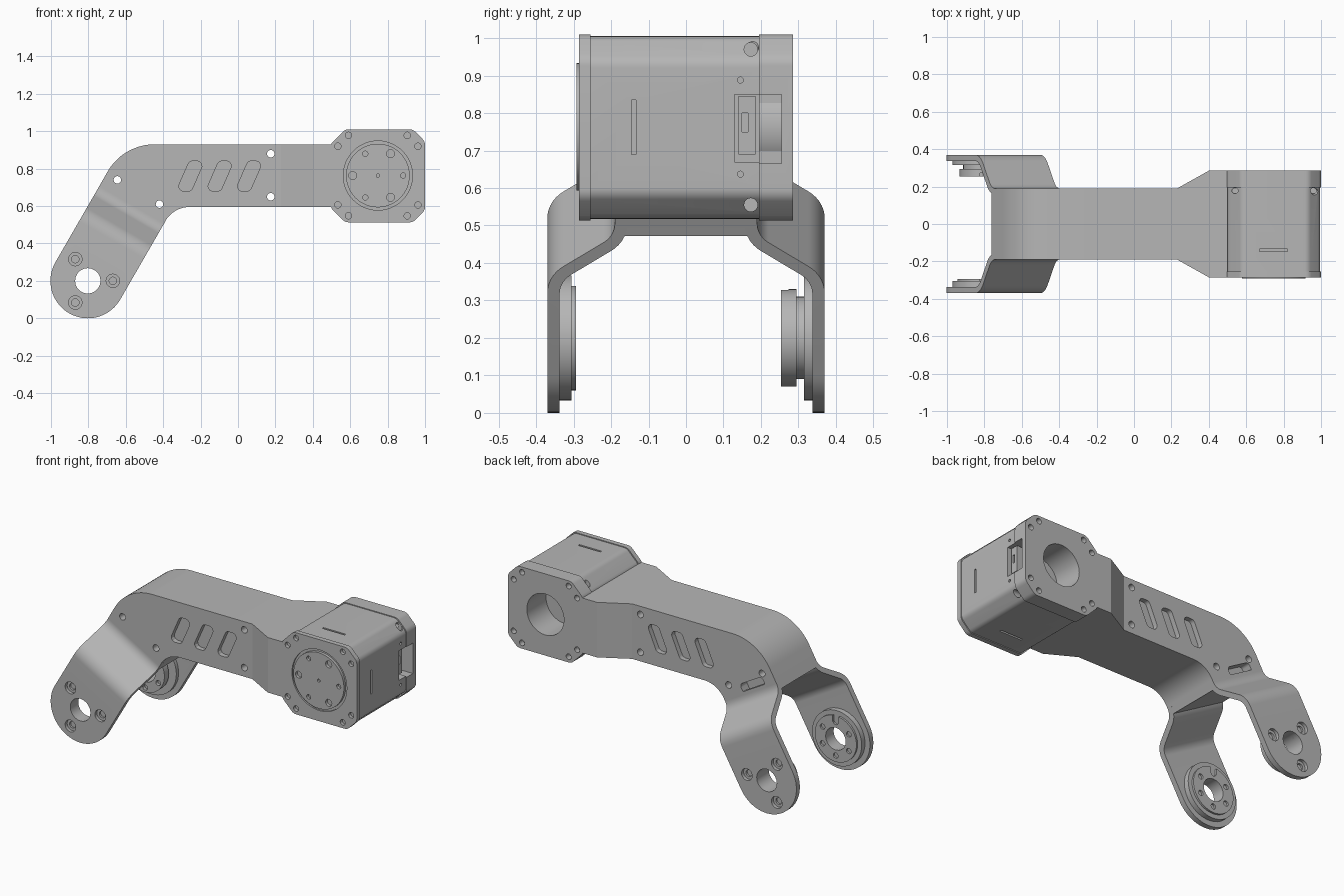
import bpy, bmesh, math
from mathutils import Vector, Matrix

cube = bpy.data.objects.get("Cube")
if cube:
    bpy.data.objects.remove(cube, do_unlink=True)

grey = bpy.data.materials.new("plain grey")
grey.use_nodes = True
grey.diffuse_color = (0.47, 0.47, 0.47, 1)
grey.node_tree.nodes["Principled BSDF"].inputs["Base Color"].default_value = grey.diffuse_color

AXES = {"x": lambda u, v, h: (h, u, v),
        "y": lambda u, v, h: (u, h, v),
        "z": lambda u, v, h: (u, v, h)}


def prism(name, pts, a, b, axis="y", matrix=None):
    """Extrude a flat outline from a to b along an axis."""
    bm = bmesh.new()
    low = [bm.verts.new(AXES[axis](p[0], p[1], a)) for p in pts]
    high = [bm.verts.new(AXES[axis](p[0], p[1], b)) for p in pts]
    bm.faces.new(low)
    bm.faces.new(high[::-1])
    n = len(pts)
    for i in range(n):
        bm.faces.new((low[i], high[i], high[(i + 1) % n], low[(i + 1) % n]))
    if matrix:
        bm.transform(matrix)
    bmesh.ops.recalc_face_normals(bm, faces=bm.faces)
    mesh = bpy.data.meshes.new(name)
    bm.to_mesh(mesh)
    bm.free()
    mesh.materials.append(grey)
    ob = bpy.data.objects.new(name, mesh)
    bpy.context.collection.objects.link(ob)
    return ob


def fillet(corners, steps=10):
    """Outline from (u, v, radius) corners with rounded turns."""
    out = []
    n = len(corners)
    for i, (u, v, r) in enumerate(corners):
        p = Vector((u, v))
        if not r:
            out.append(p)
            continue
        d1 = (Vector(corners[i - 1][:2]) - p).normalized()
        d2 = (Vector(corners[(i + 1) % n][:2]) - p).normalized()
        half = d1.angle(d2) / 2
        c = p + (d1 + d2).normalized() * (r / math.sin(half))
        t = r / math.tan(half)
        e1, e2 = p + d1 * t - c, p + d2 * t - c
        out += [c + e1.lerp(e2, k / steps).normalized() * r for k in range(steps + 1)]
    return out


def disc(name, c, r, a, b, axis="y", n=48):
    pts = [(c[0] + r * math.cos(k * math.tau / n), c[1] + r * math.sin(k * math.tau / n))
           for k in range(n)]
    return prism(name, pts, a, b, axis)


def box(name, u0, u1, v0, v1, a, b, axis="y"):
    return prism(name, [(u0, v0), (u1, v0), (u1, v1), (u0, v1)], a, b, axis)


def boolean(ob, tools, mode="DIFFERENCE"):
    bpy.context.view_layer.objects.active = ob
    for tool in tools:
        mod = ob.modifiers.new("cut", "BOOLEAN")
        mod.operation, mod.solver, mod.object = mode, "EXACT", tool
        bpy.ops.object.modifier_apply(modifier=mod.name)
        bpy.data.objects.remove(tool, do_unlink=True)


def ring(c, r, n, start=0.0):
    return [(c[0] + r * math.cos(start + k * math.tau / n),
             c[1] + r * math.sin(start + k * math.tau / n)) for k in range(n)]


def hole(c, r, a, b, axis="y"):
    return disc("cutter", c, r, a, b, axis, 20)


# Slanted leg frame: s runs up the leg, w across it
PIVOT = Vector((-0.803, 0.2))
UP, SIDE = Vector((0.5, 0.866)), Vector((-0.866, 0.5))
LEG = Matrix(((UP.x, 0, SIDE.x, PIVOT.x), (0, 1, 0, 0),
              (UP.y, 0, SIDE.y, PIVOT.y), (0, 0, 0, 1)))


def leg_point(s, w):
    return PIVOT + UP * s + SIDE * w


# Arm beam: bent side outline cut by the plan outline
left, right = leg_point(0.43, 0.2), leg_point(0.43, -0.2)
side = fillet([(*left, 0), (-0.614, 0.93, 0.29), (0.5, 0.93, 0), (0.5, 0.595, 0),
               (-0.346, 0.595, 0.15), (*right, 0)], 16)
beam = prism("arm_beam", side, -0.4, 0.4)
half = [(-1, 0.19), (0.23, 0.19), (0.4, 0.285), (0.6, 0.285)]
boolean(beam, [prism("plan", half + [(x, -y) for x, y in half[::-1]], 0, 2, "z")], "INTERSECT")
slot = [(-0.33, 0.68, 0.025), (-0.25, 0.68, 0.025), (-0.18, 0.84, 0.025), (-0.26, 0.84, 0.025)]
cuts = [prism("cutter", fillet([(x + k * 0.157, z, r) for x, z, r in slot], 5),
              s * 0.16, s * 0.3) for k in range(3) for s in (-1, 1)]
cuts += [hole(c, 0.02, -0.4, 0.4)
         for c in ((0.175, 0.88), (0.175, 0.65), (-0.42, 0.61), (-0.645, 0.74))]
window = [(0.455, -0.07), (0.53, -0.07), (0.53, 0.1), (0.455, 0.1)]
cuts.append(prism("cutter", fillet([(*leg_point(s, w + 0.02), 0.02) for s, w in window], 5), 0.13, 0.3))
boolean(beam, cuts)


# Fork legs: bent plate trimmed to a round-ended strip, with a hub inside
def fork_leg(name, sign, hubs):
    bend = fillet([(-0.3, 0.37, 0), (0.306, 0.37, 0.1), (0.43, 0.19, 0.07), (0.485, 0.19, 0),
                   (0.485, 0.157, 0), (0.413, 0.157, 0.1), (0.289, 0.337, 0.07), (-0.3, 0.337, 0)])
    plate = prism(name + "_leg", [(s, sign * y) for s, y in bend], -0.3, 0.3, "z", LEG)
    arc = [math.radians(150 + 5 * k) for k in range(37)]
    strip = [PIVOT + Vector((math.cos(a), math.sin(a))) * 0.2 for a in arc]
    strip += [leg_point(0.6, -0.2), leg_point(0.6, 0.2)]
    boolean(plate, [prism("strip", strip, -0.5, 0.5)], "INTERSECT")
    screws = ring(PIVOT, 0.134, 3)
    boolean(plate, [hole(PIVOT, 0.068, -0.5, 0.5)]
            + [hole(c, 0.036, sign * 0.35, sign * 0.4) for c in screws]
            + [hole(c, 0.02, sign * 0.3, sign * 0.4) for c in screws])
    for i, (r, y0, y1) in enumerate(hubs):
        hub = disc(f"{name}_hub_{i + 1}", PIVOT, r, sign * y0, sign * y1)
        tools = [hole(PIVOT, 0.068, -0.5, 0.5)]
        if i == len(hubs) - 1:
            tools += [hole(c, 0.016, sign * (y0 - 0.02), sign * (y0 + 0.02))
                      for c in ring(PIVOT, 0.102, 6, math.radians(30))]
            tools.append(box("cutter", PIVOT.x - 0.02, PIVOT.x + 0.02, 0.2 + r - 0.04, 0.5,
                             sign * (y0 - 0.01), sign * (y0 + 0.02)))
        boolean(hub, tools)


fork_leg("front", -1, [(0.167, 0.305, 0.338), (0.14, 0.293, 0.306)])
fork_leg("back", 1, [(0.167, 0.315, 0.338), (0.11, 0.294, 0.316), (0.13, 0.253, 0.295)])


# Motor housing with a plate at each end
def octagon(inset):
    x0, x1, z0, z1 = 0.495 + inset, 1 - inset, 0.513 + inset, 1.01 - inset
    c, d = 0.078, 0.065
    pts = [(x0, z0 + c), (x0 + c, z0), (x1 - d, z0), (x1, z0 + d),
           (x1, z1 - d), (x1 - d, z1), (x0 + c, z1), (x0, z1 - c)]
    return fillet([(x, z, 0.045) for x, z in pts], 5)


AXLE = (0.748, 0.763)
housing = prism("motor_housing", octagon(0.005), -0.256, 0.196)
front_plate = prism("motor_front_plate", octagon(0), -0.285, -0.255)
back_plate = prism("motor_back_plate", octagon(0), 0.195, 0.285)

bolts = [(AXLE[0] + sx * dx, AXLE[1] + sz * dz) for dx, dz in ((0.157, 0.215), (0.214, 0.157))
         for sx in (-1, 1) for sz in (-1, 1)]
boolean(front_plate, [hole(c, 0.017, -0.3, -0.265) for c in bolts]
        + [disc("cutter", AXLE, 0.185, -0.3, -0.275)])
boolean(back_plate, [hole(c, 0.017, 0.25, 0.3) for c in bolts]
        + [disc("cutter", AXLE, 0.125, 0.1, 0.3),
           box("cutter", 0.87, 1.1, 0.665, 0.85, 0.15, 0.255)])

# Housing openings: rear bore, connector port, thin marks, small holes
cuts = [disc("cutter", AXLE, 0.125, 0.1, 0.3),
        box("cutter", 0.9, 1.1, 0.67, 0.85, 0.13, 0.3),
        box("cutter", -0.146, -0.134, 0.69, 0.835, 0.985, 1.1, "x"),
        box("cutter", 0.67, 0.82, -0.146, -0.134, 0.99, 1.1, "z"),
        box("cutter", 0.67, 0.82, -0.146, -0.134, 0.4, 0.53, "z")]
cuts += [hole((0.145, z), 0.008, 0.97, 1.1, "x") for z in (0.888, 0.637)]
cuts += [hole((0.173, z), 0.018, 0.93, 1.1, "x") for z in (0.97, 0.555)]
cuts += [hole((x, 0.178), 0.016, 0.94, 1.1, "z") for x in (0.54, 0.96)]
boolean(housing, cuts)

# Bore collar and connector
collar = disc("bore_collar", AXLE, 0.138, 0.18, 0.257)
boolean(collar, [disc("cutter", AXLE, 0.125, 0.1, 0.3)])
connector = box("connector", 0.14, 0.185, 0.69, 0.845, 0.89, 0.975, "x")
boolean(connector, [box("cutter", 0.15, 0.165, 0.75, 0.8, 0.95, 1, "x")])

# Output disc with a bolt circle
rotor = disc("output_disc", AXLE, 0.17, -0.292, -0.265, n=64)
boolean(rotor, [hole(c, 0.021 if k % 2 else 0.014, -0.3, -0.275)
                for k, c in enumerate(ring(AXLE, 0.135, 6))]
        + [hole(AXLE, 0.009, -0.3, -0.28)])

# Smooth the curved surfaces, keep edges sharp
bpy.ops.object.select_all(action="DESELECT")
for ob in bpy.context.scene.objects:
    if ob.type == "MESH" and grey.name in ob.data.materials:
        ob.select_set(True)
        bpy.context.view_layer.objects.active = ob
bpy.ops.object.shade_smooth_by_angle(angle=math.radians(25))
